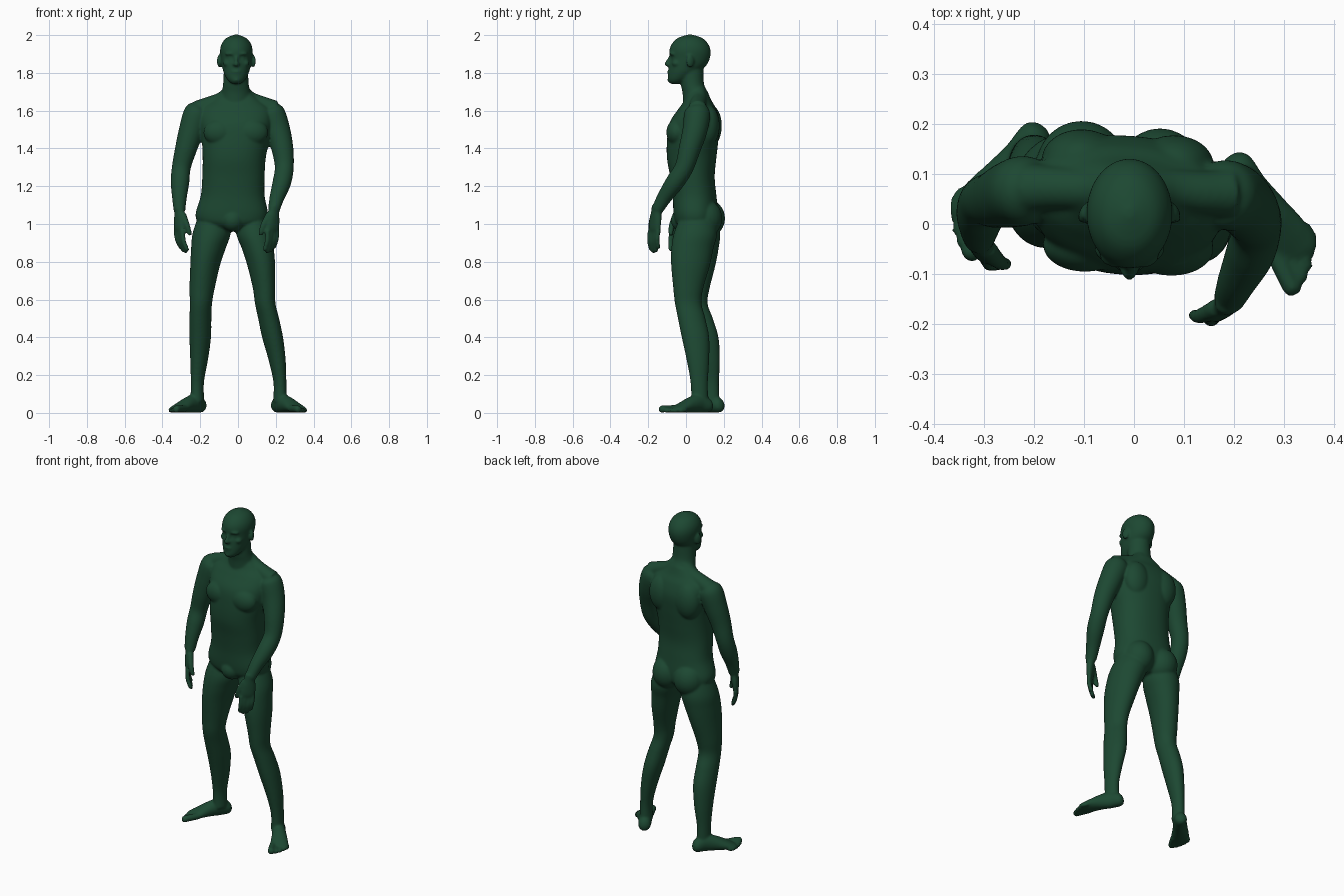
import bpy, bmesh, math
from mathutils import Vector, Matrix

V = Vector
bm = bmesh.new()


def spline(pts, n=6):
    """Catmull-Rom through rows of equal length."""
    out = []
    for i in range(len(pts) - 1):
        p = [pts[max(i - 1, 0)], pts[i], pts[i + 1], pts[min(i + 2, len(pts) - 1)]]
        for k in range(n):
            t = k / n
            out.append([0.5 * (2 * b + (c - a) * t + (2 * a - 5 * b + 4 * c - d) * t * t
                        + (3 * b - a - 3 * c + d) * t ** 3) for a, b, c, d in zip(*p)])
    return out + [list(pts[-1])]


def tube(pts, hint=(1, 0, 0), flat=False, power=1.0, seg=32):
    """Closed loft of ellipses; rows are x, y, z, half width, half depth."""
    rows = spline([p if len(p) == 5 else (*p, p[3]) for p in pts])
    rings = []
    for i, r in enumerate(rows):
        t = V((0, 0, 1)) if flat else \
            (V(rows[min(i + 1, len(rows) - 1)][:3]) - V(rows[max(i - 1, 0)][:3])).normalized()
        u = V(hint)
        u = (u - t * u.dot(t)).normalized()
        w = t.cross(u)
        ring = []
        for k in range(seg):
            a = 2 * math.pi * k / seg
            c, s = math.cos(a), math.sin(a)
            c = math.copysign(abs(c) ** power, c)
            s = math.copysign(abs(s) ** power, s)
            ring.append(bm.verts.new(V(r[:3]) + u * c * max(r[3], .002) + w * s * max(r[4], .002)))
        rings.append(ring)
    for a, b in zip(rings, rings[1:]):
        for k in range(seg):
            j = (k + 1) % seg
            bm.faces.new((a[k], a[j], b[j], b[k]))
    bm.faces.new(rings[0][::-1])
    bm.faces.new(rings[-1])


def blob(c, r, rot=0):
    m = Matrix.Translation(c) @ Matrix.Rotation(rot, 4, 'Z') @ Matrix.Diagonal((*r, 1))
    bmesh.ops.create_uvsphere(bm, u_segments=24, v_segments=16, radius=1, matrix=m)


# head, with eye sockets pressed in
HX = -.009
tube([(HX, -.06, 1.742, .022, .022), (HX, -.043, 1.762, .046, .052), (HX, -.016, 1.80, .066, .078),
      (HX, .009, 1.84, .077, .099), (HX, .02, 1.88, .083, .107), (HX, .021, 1.92, .086, .109),
      (HX, .021, 1.955, .077, .095), (HX, .021, 1.985, .052, .064), (HX, .021, 2.003, .008, .01)],
     flat=True, seg=48)
for s in (-1, 1):
    blob((HX + s * .032, -.072, 1.901), (.03, .017, .009), s * .25)      # brow
    blob((HX + s * .048, -.052, 1.85), (.022, .022, .018))               # cheekbone
    blob((HX + s * .09, .022, 1.862), (.011, .022, .034), s * .35)       # ear
    blob((HX + s * .011, -.093, 1.846), (.009, .011, .008))              # nostril
bm.verts.ensure_lookup_table()
for s in (-1, 1):
    eye = V((HX + s * .033, -.08, 1.879))
    for v in bm.verts:
        v.co.y += .013 * math.exp(-((v.co - eye).length / .015) ** 2)
    blob((HX + s * .033, -.062, 1.878), (.013, .013, .010))              # eye
tube([(HX, -.078, 1.893, .008), (HX, -.092, 1.87, .008), (HX, -.103, 1.848, .011),
      (HX, -.095, 1.838, .009)], seg=16)                                  # nose
blob((HX, -.09, 1.806), (.024, .010, .006))                              # lips
blob((HX, -.087, 1.793), (.020, .011, .006))
blob((HX, -.082, 1.762), (.022, .017, .014))                             # chin

# neck and trapezius
tube([(-.01, .065, 1.6, .09, .08), (-.01, .05, 1.69, .077, .068), (-.011, .034, 1.74, .068, .062),
      (-.011, .028, 1.82, .064, .064)], flat=True)
for s, y in ((-1, .072), (1, .062)):
    tube([(HX + s * .02, .06, 1.70, .045), (HX + s * .075, .068, 1.658, .042),
          (HX + s * .15, y, 1.628, .044), (HX + s * .2, y, 1.605, .05)], hint=(0, 1, 0))

# torso
tube([(-.03, .055, .96, .05, .06), (-.032, .055, 1.0, .165, .105), (-.033, .053, 1.05, .192, .117),
      (-.028, .045, 1.15, .169, .115), (-.024, .034, 1.25, .165, .117), (-.02, .03, 1.35, .167, .13),
      (-.012, .036, 1.45, .18, .135), (-.012, .046, 1.54, .193, .13), (-.014, .06, 1.61, .185, .098),
      (-.012, .063, 1.655, .13, .07), (-.01, .06, 1.70, .075, .055)],
     hint=(1, -.08, 0), flat=True, power=.88, seg=48)
for c, r in (((-.105, .113, 1.03), (.092, .094, .1)), ((.052, .1, 1.03), (.088, .092, .1)),      # buttocks
             ((-.098, -.042, 1.485), (.085, .054, .07)), ((.075, -.05, 1.485), (.085, .054, .07)),  # chest
             ((-.105, .13, 1.52), (.08, .06, .11)), ((.08, .118, 1.52), (.08, .06, .11)),         # shoulder blades
             ((-.028, -.02, 1.02), (.06, .06, .06))):                                            # groin
    blob(c, r)

# legs
tube([(-.13, .075, 1.04, .08, .09), (-.14, .07, .95, .1, .112), (-.157, .062, .87, .09, .112),
      (-.174, .055, .78, .077, .102), (-.19, .046, .66, .066, .08), (-.196, .045, .58, .058, .07),
      (-.199, .07, .5, .057, .073), (-.2, .1, .4, .056, .073), (-.206, .12, .28, .046, .06),
      (-.215, .13, .16, .034, .045), (-.215, .132, .06, .036, .045)], hint=(1, -.25, 0), flat=True)
tube([(.07, .06, 1.04, .075, .09), (.085, .05, .95, .094, .115), (.105, .034, .87, .084, .112),
      (.123, .024, .78, .073, .103), (.138, .012, .66, .059, .08), (.144, .012, .58, .054, .071),
      (.162, .03, .5, .055, .073), (.183, .05, .4, .055, .073), (.207, .063, .28, .045, .06),
      (.222, .07, .16, .034, .046), (.222, .073, .06, .036, .046)], hint=(1, .15, 0), flat=True)


# feet: heel point, forward direction, outward direction
def foot(heel, d, p):
    heel, d, p = V(heel), V(d).normalized(), V(p).normalized()

    def at(s, lat, z, w, h):
        return (*(heel + d * s + p * lat + V((0, 0, z))), w, h)
    tube([at(-.004, -.012, .034, .012, .015), at(.015, -.012, .036, .033, .035),
          at(.07, -.014, .05, .038, .05), at(.125, -.008, .043, .042, .043),
          at(.175, -.004, .031, .049, .031), at(.215, -.003, .021, .052, .021),
          at(.235, -.006, .017, .048, .015)], hint=p)
    for lat, tip, r in ((-.043, .302, .019), (-.016, .29, .0135), (.005, .275, .0125),
                        (.024, .255, .012), (.041, .232, .012)):
        tube([at(.2, lat * .85, r + .004, r, r), at(tip - .035, lat, r + .003, r, r),
              at(tip - .01, lat, r, r, r), at(tip, lat, r, r * .5, r * .5)], hint=p, seg=16)


foot((-.195, .2, 0), (-.58, -.81, 0), (-.81, .58, 0))
foot((.205, .14, 0), (.52, -.855, 0), (.855, .52, 0))

# arms
tube([(-.2, .07, 1.625, .04), (-.217, .068, 1.59, .068), (-.245, .06, 1.5, .067), (-.275, .05, 1.4, .058),
      (-.3, .045, 1.3, .05), (-.307, .02, 1.22, .049), (-.31, -.01, 1.14, .039), (-.31, -.03, 1.07, .031)])
tube([(.165, .06, 1.625, .04), (.178, .06, 1.59, .068), (.21, .048, 1.5, .066), (.235, .02, 1.4, .058),
      (.245, -.01, 1.3, .05), (.232, -.06, 1.22, .049), (.206, -.115, 1.14, .039), (.19, -.152, 1.075, .031)])


# hands: wrist, knuckles, fingertip, direction to the thumb side, palm normal
def hand(w, k, tip, T, N):
    w, k, tip, T, N = V(w), V(k), V(tip), V(T).normalized(), V(N).normalized()
    m = w.lerp(k, .5)
    tube([(*w.lerp(k, -.15), .03, .027), (*w.lerp(k, .15), .032, .024), (*m, .041, .022),
          (*w.lerp(k, .9), .043, .018), (*k.lerp(tip, .1), .038, .012)], hint=T)
    for o, f in ((-.033, .8), (-.011, .96), (.012, 1), (.034, .9)):
        a, b = k + T * o, k.lerp(tip, f) + T * o * .9
        c = a.lerp(b, .5) - N * .008
        tube([(*a, .013), (*c, .0125), (*a.lerp(b, .92), .011), (*b, .006)], hint=T, seg=16)
    a = w.lerp(k, .25) + T * .022 + N * .006
    b = w.lerp(k, .75) + T * .05 + N * .018
    c = k.lerp(tip, .22) + T * .055 + N * .028
    tube([(*a, .02), (*b, .016), (*b.lerp(c, .85), .012), (*c, .006)], hint=N, seg=16)


hand((-.31, -.03, 1.08), (-.312, -.045, .965), (-.28, -.058, .845), (.5, -.85, 0), (.85, .5, 0))
hand((.19, -.155, 1.08), (.182, -.168, .965), (.162, -.165, .845), (-.75, -.65, 0), (-.65, .75, 0))

# blend everything into one smooth skin
bmesh.ops.recalc_face_normals(bm, faces=bm.faces)
mesh = bpy.data.meshes.new("standing_figure")
bm.to_mesh(mesh)
bm.free()
body = bpy.data.objects.new("standing_figure", mesh)
bpy.context.collection.objects.link(body)
for poly in mesh.polygons:
    poly.use_smooth = True
rm = body.modifiers.new("skin", 'REMESH')
rm.mode = 'VOXEL'
rm.voxel_size = .0065
rm.use_smooth_shade = True
sm = body.modifiers.new("soften", 'SMOOTH')
sm.factor = .5
sm.iterations = 6

mat = bpy.data.materials.new("dark_green")
mat.diffuse_color = (.012, .065, .032, 1)
mesh.materials.append(mat)
